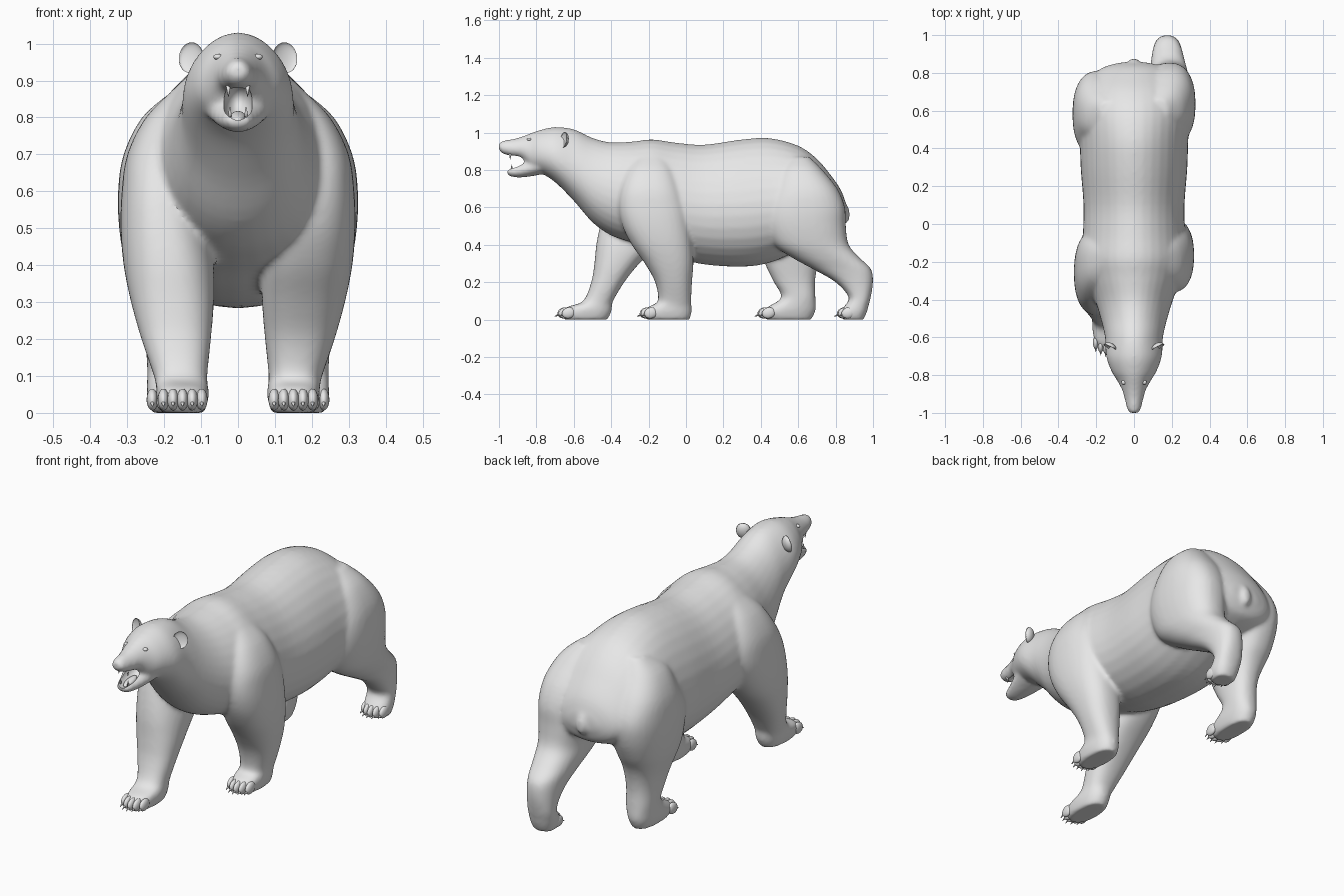
import bpy, bmesh, math
from mathutils import Matrix, Vector

if "Cube" in bpy.data.objects:
    bpy.data.objects.remove(bpy.data.objects["Cube"])

fur = bpy.data.materials.new("pale grey")
fur.use_nodes = True
fur.diffuse_color = (.8, .8, .8, 1)
fur.node_tree.nodes["Principled BSDF"].inputs["Base Color"].default_value = (.8, .8, .8, 1)


def curve_rows(rows, steps=4):
    """Catmull-Rom interpolation between section rows."""
    rows = [Vector(r) for r in rows]
    out = []
    for i in range(len(rows) - 1):
        a, b, c, d = rows[max(i - 1, 0)], rows[i], rows[i + 1], rows[min(i + 2, len(rows) - 1)]
        for k in range(steps):
            t = k / steps
            out.append(b + (c - a) * (t / 2) + (a * 2 - b * 5 + c * 4 - d) * (t * t / 2)
                       + (b * 3 - a - c * 3 + d) * (t ** 3 / 2))
    return out + [rows[-1]]


def skin(bm, rings):
    """Closed tube through a list of point rings."""
    rings = [[bm.verts.new(p) for p in ring] for ring in rings]
    n = len(rings[0])
    faces = [bm.faces.new(rings[0]), bm.faces.new(rings[-1][::-1])]
    for a, b in zip(rings, rings[1:]):
        for i in range(n):
            j = (i + 1) % n
            faces.append(bm.faces.new((a[i], b[i], b[j], a[j])))
    bmesh.ops.recalc_face_normals(bm, faces=faces)


ANGLES = [math.tau * i / 32 for i in range(32)]


def trunk(bm, rows, egg):
    """Upright sections along y: (y, top, bottom, half width)."""
    rings = []
    for y, top, bottom, half in curve_rows(rows):
        mid, tall = (top + bottom) / 2, (top - bottom) / 2
        rings.append([(half * math.cos(t) * (1 - egg * math.sin(t)), y, mid + tall * math.sin(t))
                      for t in ANGLES])
    skin(bm, rings)


def soft(v):
    return math.copysign(abs(v) ** .85, v)


def limb(bm, side, widths, depths):
    """Level sections up z: (z, inner x, outer x) with (front y, back y)."""
    rings = []
    for z, x0, x1, y0, y1 in curve_rows([w + d for w, d in zip(widths, depths)]):
        rings.append([(side * ((x0 + x1) / 2 + (x1 - x0) / 2 * soft(math.cos(t))),
                       (y0 + y1) / 2 + (y1 - y0) / 2 * soft(math.sin(t)), z) for t in ANGLES])
    skin(bm, rings)


def finish(name, bm):
    mesh = bpy.data.meshes.new(name)
    bm.to_mesh(mesh)
    bm.free()
    mesh.materials.append(fur)
    for p in mesh.polygons:
        p.use_smooth = True
    obj = bpy.data.objects.new(name, mesh)
    bpy.context.collection.objects.link(obj)
    return obj


def place(loc, radii=(1, 1, 1), tilt=0, turn=0):
    return (Matrix.Translation(loc) @ Matrix.Rotation(turn, 4, 'Z')
            @ Matrix.Rotation(tilt, 4, 'X') @ Matrix.Diagonal((*radii, 1)))


def ball(bm, *args, **kw):
    bmesh.ops.create_uvsphere(bm, u_segments=20, v_segments=14, radius=1, matrix=place(*args, **kw))


def spike(bm, loc, radius, length, tilt):
    bmesh.ops.create_cone(bm, segments=10, radius1=radius, radius2=radius * .15, depth=length,
                          cap_ends=True, matrix=place(loc, tilt=tilt))


def ellipsoid(name, *args, **kw):
    bm = bmesh.new()
    ball(bm, *args, **kw)
    return finish(name, bm)


# Torso, neck, head and upper muzzle
bm = bmesh.new()
trunk(bm, [
    (-1, .945, .905, .022), (-.98, .957, .888, .036), (-.93, .965, .872, .048),
    (-.88, .978, .86, .062), (-.83, .997, .8, .088), (-.78, 1.014, .785, .118),
    (-.7, 1.03, .735, .146), (-.6, 1.018, .635, .152), (-.5, .972, .52, .175),
    (-.4, .948, .45, .205), (-.28, .953, .41, .25), (-.18, .964, .38, .275),
    (-.05, .946, .33, .268), (.1, .936, .295, .265), (.3, .964, .283, .28),
    (.45, .97, .305, .285), (.6, .93, .37, .295), (.7, .86, .42, .27),
    (.78, .765, .45, .22), (.83, .69, .48, .16), (.855, .62, .54, .07)], .15)

# Lower jaw
trunk(bm, [(-.958, .803, .78, .022), (-.94, .815, .766, .038), (-.9, .83, .76, .052),
           (-.85, .85, .763, .07), (-.78, .87, .775, .09)], 0)

# Legs: shared widths, one stride position each
front_widths = [(0, .09, .21), (.04, .08, .22), (.07, .08, .222), (.1, .083, .228),
                (.2, .073, .262), (.3, .065, .29), (.4, .065, .31), (.5, .08, .318),
                (.6, .1, .315), (.7, .1, .3), (.8, .1, .25), (.88, .1, .17)]
hind_widths = [(0, .125, .235), (.04, .112, .247), (.07, .108, .247), (.12, .105, .246),
               (.2, .1, .252), (.27, .09, .265), (.33, .08, .285), (.4, .07, .306),
               (.5, .05, .322), (.6, .05, .325), (.7, .05, .31), (.8, .06, .26), (.87, .08, .18)]
limb(bm, 1, front_widths, [
    (-.21, .02), (-.23, .03), (-.2, .03), (-.15, .028), (-.165, .032), (-.22, .04),
    (-.29, .035), (-.34, .02), (-.36, 0), (-.35, -.03), (-.31, -.07), (-.25, -.12)])
limb(bm, -1, front_widths, [
    (-.65, -.42), (-.67, -.4), (-.63, -.395), (-.55, -.39), (-.507, -.33), (-.49, -.25),
    (-.48, -.15), (-.46, -.08), (-.43, -.04), (-.38, -.05), (-.32, -.08), (-.25, -.12)])
limb(bm, 1, hind_widths, [
    (.84, .95), (.825, .967), (.845, .975), (.87, .988), (.8, 1), (.68, .99), (.57, .93),
    (.47, .87), (.42, .855), (.42, .85), (.46, .81), (.5, .73), (.55, .66)])
limb(bm, -1, hind_widths, [
    (.43, .67), (.4, .69), (.44, .695), (.51, .692), (.47, .69), (.435, .7), (.41, .72),
    (.38, .76), (.36, .8), (.36, .81), (.42, .77), (.46, .7), (.55, .65)])

# Tail
ball(bm, (0, .845, .575), (.034, .03, .06), tilt=.2)
body = finish("body", bm)

# Fuse and soften the mass, then hollow the mouth
cutter = ellipsoid("mouth_cutter", (0, -.9, .84), (.041, .1, .052), tilt=.1)
cutter.hide_render = True
fuse = body.modifiers.new("fuse", 'REMESH')
fuse.mode = 'VOXEL'
fuse.voxel_size = .01
soften = body.modifiers.new("soften", 'SMOOTH')
soften.factor = .5
soften.iterations = 10
cut = body.modifiers.new("mouth", 'BOOLEAN')
cut.operation = 'DIFFERENCE'
cut.solver = 'EXACT'
cut.object = cutter
bpy.context.view_layer.update()
baked = bpy.data.meshes.new_from_object(body.evaluated_get(bpy.context.evaluated_depsgraph_get()))
body.modifiers.clear()
body.data = baked
bpy.data.objects.remove(cutter)
baked.materials.clear()
baked.materials.append(fur)
bpy.context.view_layer.update()
bpy.ops.object.select_all(action='DESELECT')
body.select_set(True)
bpy.context.view_layer.objects.active = body
bpy.ops.object.shade_smooth_by_angle(angle=math.radians(45))

# Paws: toes with claws
for name, side, mid, front in (("front_left", 1, .15, -.23), ("front_right", -1, .15, -.67),
                               ("hind_left", 1, .18, .825), ("hind_right", -1, .18, .4)):
    toes, claws = bmesh.new(), bmesh.new()
    for i in range(-2, 3):
        x, y = side * mid + i * .026, front + .018 + .006 * i * i
        ball(toes, (x, y, .036), (.0155, .036, .029), tilt=.25)
        spike(claws, (x, y - .037, .024), .007, .03, math.radians(115))
    finish(name + "_toes", toes)
    finish(name + "_claws", claws)

# Ears (cupped forward) and eyes
for name, side in (("left", 1), ("right", -1)):
    ear = bmesh.new()
    ball(ear, (0, 0, 0), (.036, .026, .042))
    for v in ear.verts:
        if v.co.y < 0:
            v.co.y *= -.45
    ear.transform(place((side * .128, -.655, .962), tilt=-.15, turn=side * .45))
    finish(name + "_ear", ear)
    ellipsoid(name + "_eye", (side * .054, -.838, .964), (.013, .012, .008))

# Nose pad with nostril wings
nose = bmesh.new()
ball(nose, (0, -.977, .93), (.027, .023, .02))
for side in (1, -1):
    ball(nose, (side * .016, -.975, .922), (.012, .02, .013))
finish("nose", nose)

# Tongue and canine teeth
ellipsoid("tongue", (0, -.885, .802), (.02, .05, .012), tilt=.2)
teeth = bmesh.new()
for side in (1, -1):
    spike(teeth, (side * .026, -.94, .872), .007, .03, math.pi)
    spike(teeth, (side * .022, -.932, .816), .006, .026, 0)
finish("teeth", teeth)
